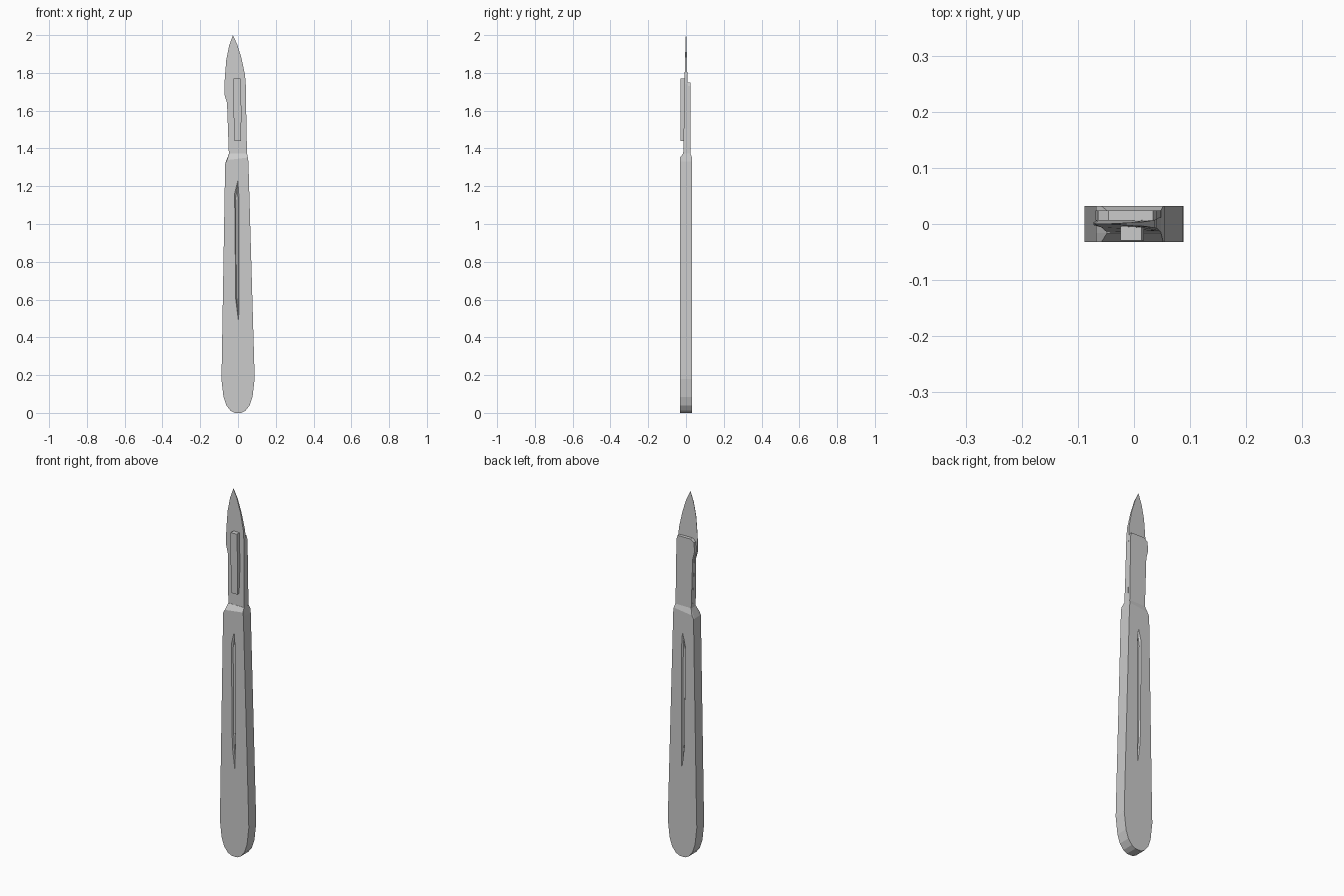
import bpy, bmesh


def loft(name, loops):
    """Solid from matching closed loops of (x, y, z) points, stacked front to back."""
    bm = bmesh.new()
    rings = [[bm.verts.new(p) for p in loop] for loop in loops]
    n = len(rings[0])
    for a, b in zip(rings, rings[1:]):
        for i in range(n):
            j = (i + 1) % n
            bm.faces.new((a[i], a[j], b[j], b[i]))
    bm.faces.new(rings[0])
    bm.faces.new(rings[-1])
    bmesh.ops.recalc_face_normals(bm, faces=bm.faces)
    mesh = bpy.data.meshes.new(name)
    bm.to_mesh(mesh)
    bm.free()
    obj = bpy.data.objects.new(name, mesh)
    bpy.context.collection.objects.link(obj)
    return obj


def slab(name, outline, y0, y1):
    return loft(name, [[(x, y, z) for x, z in outline] for y in (y0, y1)])


# Handle: rounded foot, tapered sides, sloped shoulder on all sides
side_r = [(0.018, 0), (0.04, 0.012), (0.062, 0.04), (0.077, 0.085),
          (0.088, 0.18), (0.086, 0.26), (0.055, 1.33)]
side_l = [(-0.068, 1.32), (-0.086, 0.26), (-0.088, 0.18), (-0.077, 0.085),
          (-0.062, 0.04), (-0.04, 0.012), (-0.018, 0)]


def handle_ring(y, top):
    return [(x, y, z) for x, z in side_r + top + side_l]


low_top = [(0.052, 1.352), (-0.058, 1.338)]
high_top = [(0.048, 1.372), (-0.048, 1.372)]
handle = loft("handle", [handle_ring(-0.032, low_top), handle_ring(-0.016, high_top),
                         handle_ring(0.024, high_top), handle_ring(0.032, low_top)])

# Shallow grip grooves on both broad faces
groove = [(0.003, 0.48), (0.006, 0.6), (0.004, 1.16), (-0.001, 1.23),
          (-0.018, 1.16), (-0.012, 0.6)]
floor = [(0.001, 0.52), (0.001, 0.62), (-0.001, 1.14), (-0.004, 1.19),
         (-0.012, 1.14), (-0.008, 0.62)]
for label, s in (("front", -1), ("back", 1)):
    cutter = loft(label + "_groove_cutter",
                  [[(x, s * 0.04, z) for x, z in groove],
                   [(x, s * 0.032, z) for x, z in groove],
                   [(x, s * 0.025, z) for x, z in floor]])
    cutter.hide_render = True
    cutter.hide_viewport = True
    mod = handle.modifiers.new(label + "_groove", 'BOOLEAN')
    mod.operation = 'DIFFERENCE'
    mod.solver = 'EXACT'
    mod.object = cutter

# Blade: x, z, front y, back y; thick spine on the right, thin edge on the left
blade = [(0.048, 1.36, -0.015, 0.012), (0.045, 1.5, -0.012, 0.012),
         (0.041, 1.74, -0.008, 0.010), (0.037, 1.79, -0.007, 0.007),
         (0.018, 1.88, -0.004, 0.004), (-0.004, 1.95, -0.003, 0.003),
         (-0.027, 2.0, -0.001, 0.001), (-0.047, 1.945, -0.001, 0.001),
         (-0.062, 1.87, -0.001, 0.001), (-0.070, 1.77, -0.001, 0.001),
         (-0.072, 1.685, -0.002, 0.003), (-0.058, 1.64, -0.006, 0.010),
         (-0.048, 1.36, -0.015, 0.012)]
loft("blade", [[(x, yf, z) for x, z, yf, yb in blade],
               [(x, yb, z) for x, z, yf, yb in blade]])

# Back support plate behind the blade, following its outline
slab("back_plate", [(0.047, 1.36), (0.041, 1.73), (0.034, 1.75), (-0.045, 1.75),
                    (-0.064, 1.735), (-0.069, 1.69), (-0.057, 1.64), (-0.048, 1.36)],
     0.006, 0.024)

# Raised locking tab on the front of the blade
slab("lock_tab", [(0.016, 1.44), (0.018, 1.6), (0.013, 1.77), (-0.024, 1.77),
                  (-0.024, 1.6), (-0.018, 1.44)], -0.029, -0.004)
